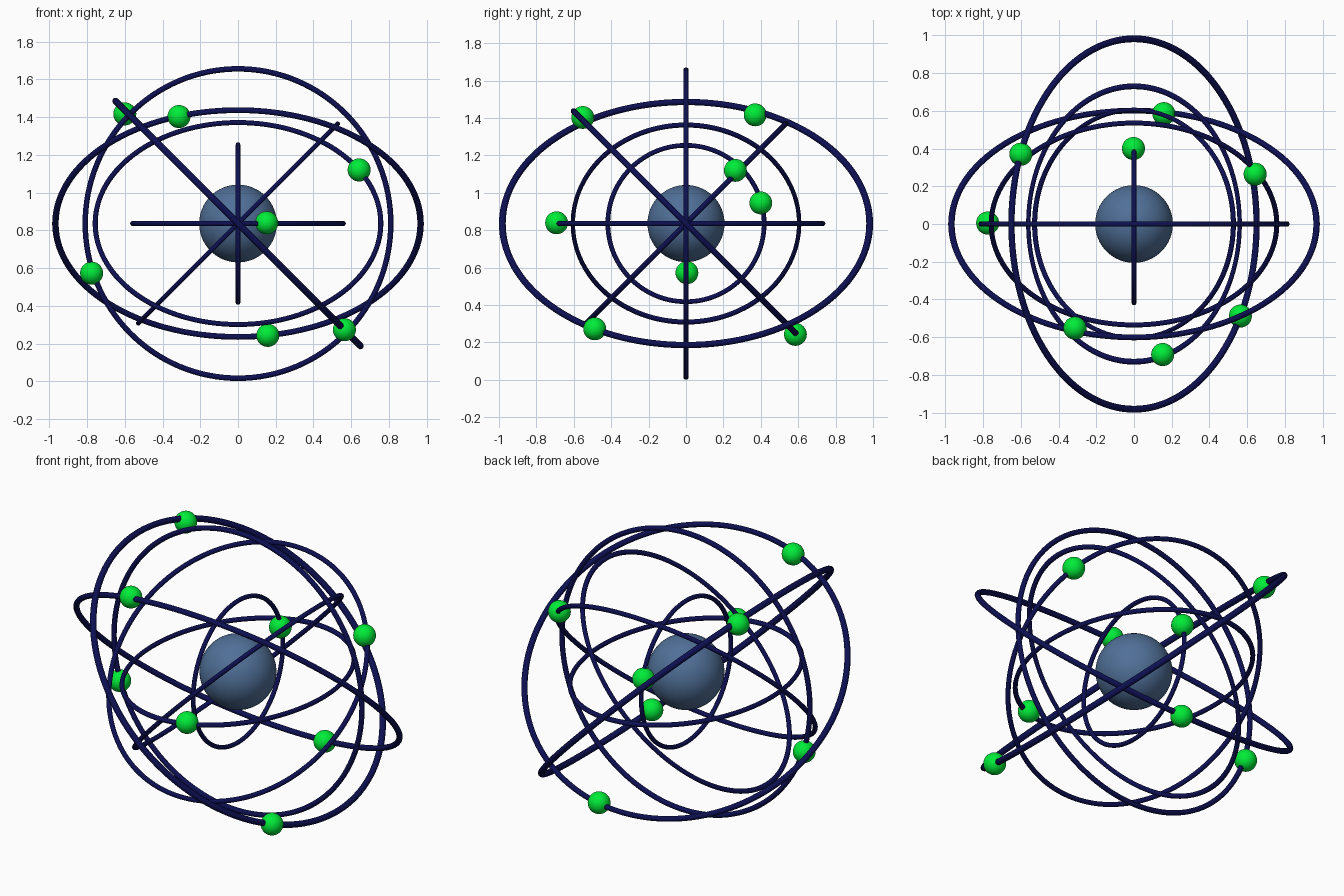
import bpy
from math import radians

if "Cube" in bpy.data.objects:
    bpy.data.objects.remove(bpy.data.objects["Cube"])

CENTRE_Z = 0.836


def material(name, rgb):
    m = bpy.data.materials.new(name)
    m.diffuse_color = (*rgb, 1)
    m.use_nodes = True
    m.node_tree.nodes["Principled BSDF"].inputs["Base Color"].default_value = m.diffuse_color
    return m


core_blue = material("core_blue", (0.08, 0.16, 0.31))
ring_navy = material("ring_navy", (0.004, 0.005, 0.085))
ball_green = material("ball_green", (0.0, 0.84, 0.04))


def finish(name, mat):
    ob = bpy.context.object
    ob.name = name
    ob.data.materials.append(mat)
    bpy.ops.object.shade_smooth()
    return ob


def ball(name, loc, radius, mat, segs=32):
    bpy.ops.mesh.primitive_uv_sphere_add(segments=segs, ring_count=segs // 2,
                                         radius=radius, location=loc)
    return finish(name, mat)


def ring(name, a, b, tube, rx=0, ry=0):
    # elliptical orbit: half axes a (local x) and b (local y), then tilted
    mean = (a + b) / 2
    bpy.ops.mesh.primitive_torus_add(major_segments=128, minor_segments=12,
                                     major_radius=1, minor_radius=tube / mean,
                                     location=(0, 0, CENTRE_Z),
                                     rotation=(radians(rx), radians(ry), 0))
    ob = finish(name, ring_navy)
    ob.scale = (a, b, mean)


# Central core
ball("core", (0, 0, CENTRE_Z), 0.206, core_blue, 64)

# Orbit rings
ring("ring_level", 0.56, 0.73, 0.0135)
ring("ring_side", 0.418, 0.418, 0.0125, ry=90)
ring("ring_upright", 0.81, 0.82, 0.0145, rx=90)
ring("ring_tilt_right", 0.919, 0.982, 0.0175, ry=45)
ring("ring_tilt_left", 0.745, 0.605, 0.013, ry=-45)
ring("ring_tilt_back", 0.968, 0.85, 0.016, rx=-45)
ring("ring_tilt_front", 0.757, 0.757, 0.0135, rx=45)

# Orbiting balls
balls = [(-0.6, 0.37, 1.417), (-0.313, -0.552, 1.403), (0.642, 0.264, 1.12),
         (0.152, -0.692, 0.84), (-0.776, 0.005, 0.573), (0.158, 0.585, 0.243),
         (0.564, -0.488, 0.273), (-0.003, 0.4, 0.946)]
for i, p in enumerate(balls):
    ball(f"orbit_ball_{i + 1}", p, 0.061, ball_green)
